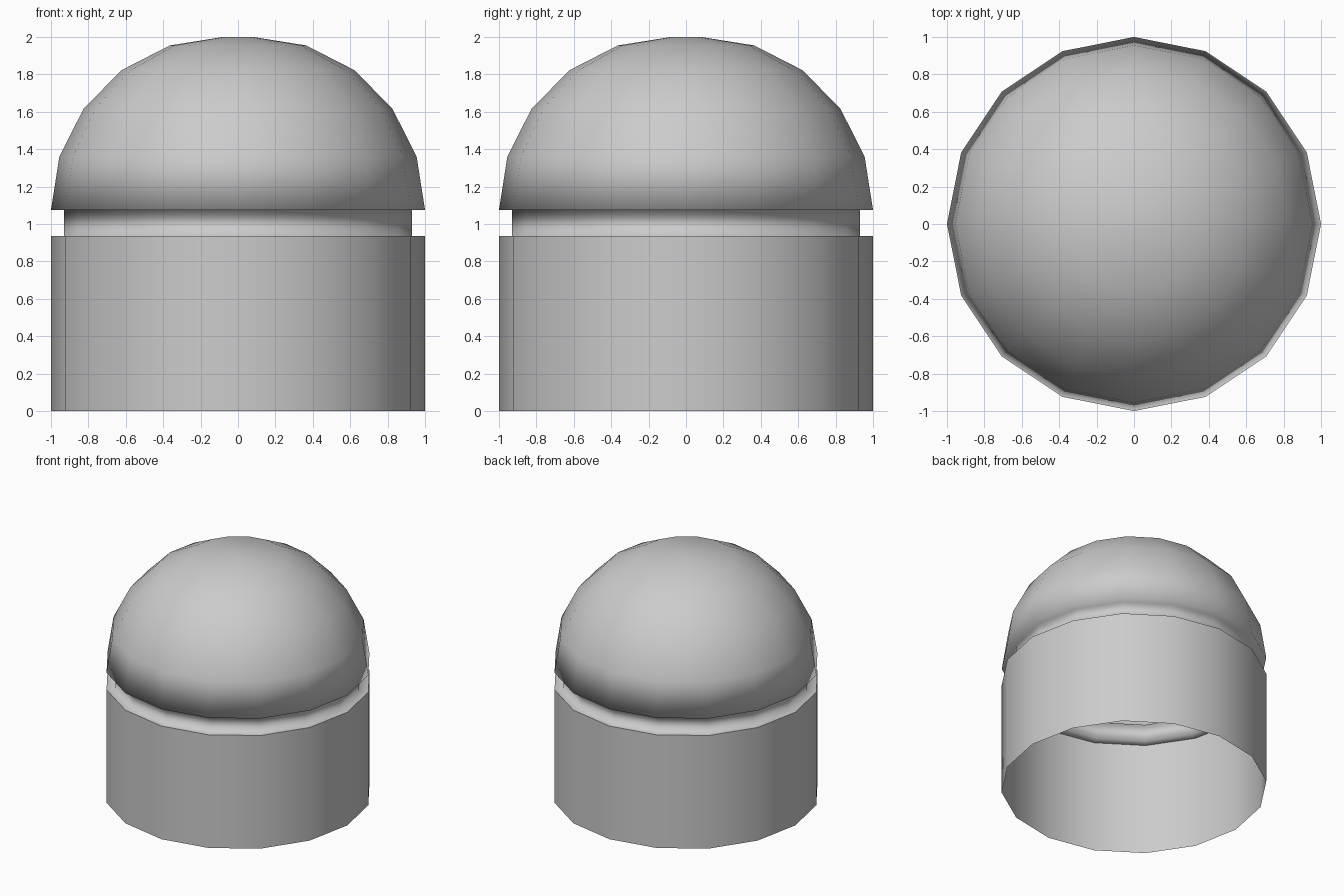
import bpy
import bmesh
from math import sin, cos, pi

SIDES = 16

if "Cube" in bpy.data.objects:
    bpy.data.objects.remove(bpy.data.objects["Cube"], do_unlink=True)

grey = bpy.data.materials.new("light_grey")
colour = (0.6, 0.6, 0.6, 1)
grey.diffuse_color = colour
grey.use_nodes = True
grey.node_tree.nodes["Principled BSDF"].inputs["Base Color"].default_value = colour


def lathe(name, profile, capped=False):
    """Turn (radius, height) points, listed bottom to top, into a smooth open shell."""
    bm = bmesh.new()
    rings = []
    for r, z in profile:
        rings.append([bm.verts.new((r * cos(2 * pi * i / SIDES),
                                    r * sin(2 * pi * i / SIDES), z))
                      for i in range(SIDES)])
    for low, high in zip(rings, rings[1:]):
        for i in range(SIDES):
            j = (i + 1) % SIDES
            bm.faces.new((low[i], low[j], high[j], high[i]))
    if capped:
        bm.faces.new(rings[-1])
    for face in bm.faces:
        face.smooth = True
    mesh = bpy.data.meshes.new(name)
    bm.to_mesh(mesh)
    bm.free()
    mesh.materials.append(grey)
    obj = bpy.data.objects.new(name, mesh)
    bpy.context.collection.objects.link(obj)
    return obj


BODY_TOP, RIM, NECK, TIP = 0.935, 1.075, 0.93, 0.08

# Hollow cylindrical body, open at the bottom
lathe("body_wall", [(1, 0), (1, BODY_TOP)])

# Ledge, recessed neck, dome underside and rounded dome with a small flat tip
dome = [(TIP + (1 - TIP) * cos(k * pi / 10), RIM + (2 - RIM) * sin(k * pi / 10))
        for k in range(6)]
lathe("neck_and_dome", [(1, BODY_TOP), (NECK, BODY_TOP), (NECK, RIM)] + dome, capped=True)
